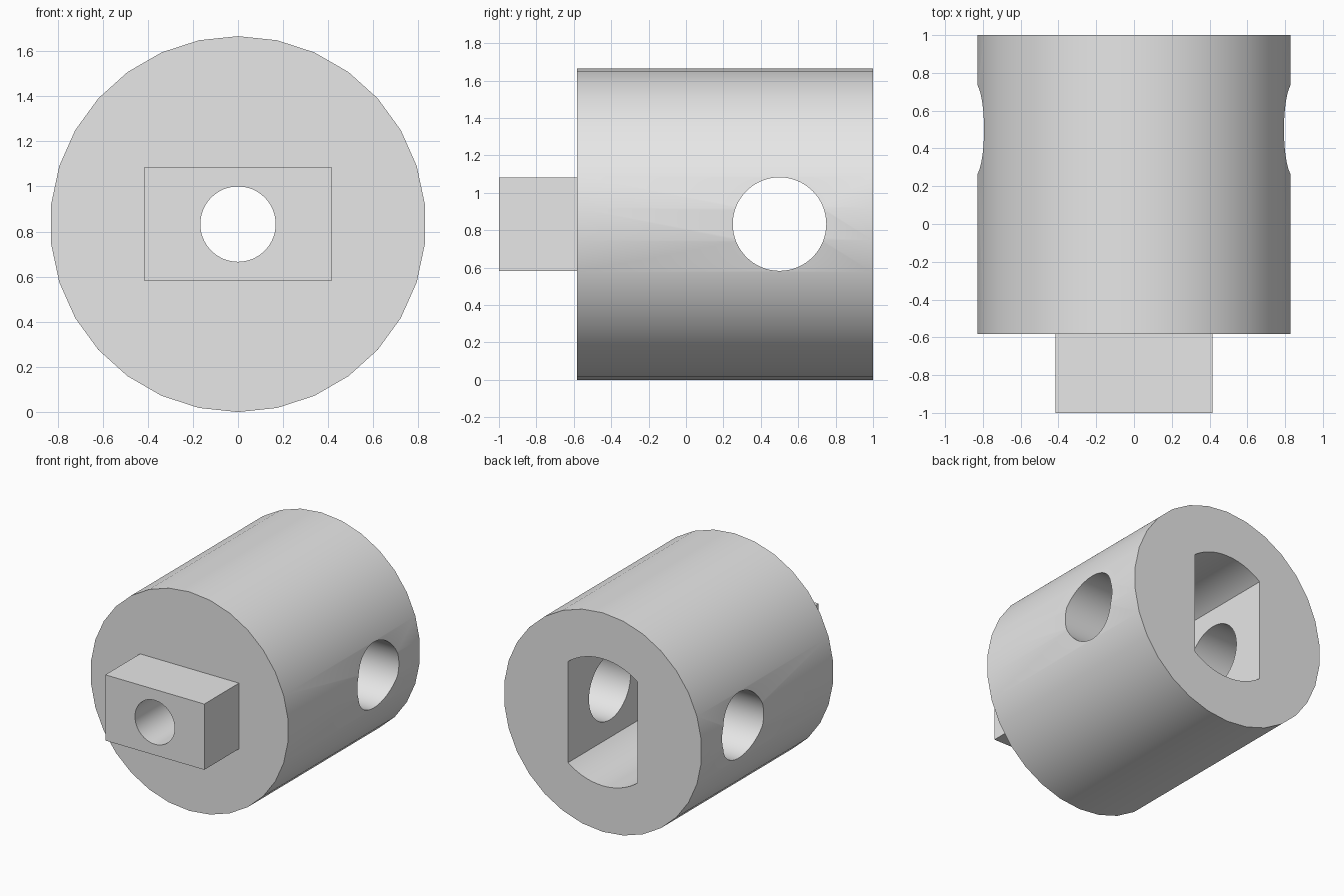
import bpy
from math import pi, radians

if "Cube" in bpy.data.objects:
    bpy.data.objects.remove(bpy.data.objects["Cube"], do_unlink=True)

R = 0.833          # body radius, also the height of the axis
SHOULDER = -0.583  # front face of the body

grey = bpy.data.materials.new("plain grey")
grey.use_nodes = True
grey.diffuse_color = (0.8, 0.8, 0.8, 1)
grey.node_tree.nodes["Principled BSDF"].inputs["Base Color"].default_value = (0.8, 0.8, 0.8, 1)


def cylinder(name, radius, start, end, sides=64, axis="Y", y=0.0):
    """Cylinder on the main axis (Y), or across the body (X) at depth y."""
    mid, length = (start + end) / 2, end - start
    place = (0, mid, R) if axis == "Y" else (mid, y, R)
    turn = (pi / 2, 0, 0) if axis == "Y" else (0, pi / 2, 0)
    bpy.ops.mesh.primitive_cylinder_add(vertices=sides, radius=radius, depth=length,
                                        location=place, rotation=turn)
    bpy.context.object.name = name
    return bpy.context.object


def box(name, width, height, start, end):
    bpy.ops.mesh.primitive_cube_add(size=1, location=(0, (start + end) / 2, R))
    obj = bpy.context.object
    obj.name = name
    obj.scale = (width, end - start, height)
    return obj


def combine(target, other, operation):
    """Apply a boolean and discard the helper."""
    other.hide_render = True
    mod = target.modifiers.new(operation.lower(), "BOOLEAN")
    mod.operation, mod.object, mod.solver = operation, other, "EXACT"
    bpy.context.view_layer.objects.active = target
    bpy.ops.object.modifier_apply(modifier=mod.name)
    bpy.data.objects.remove(other, do_unlink=True)


# Round body with a rectangular drive tab on the front
body = cylinder("coupling_body", R, SHOULDER, 1.0, sides=30)
combine(body, box("drive_tab", 0.833, 0.5, -1.0, SHOULDER + 0.1), "UNION")

# Flat-sided socket in the back
socket = cylinder("socket_cutter", 0.483, 0.0, 1.1)
combine(socket, box("socket_flats", 0.583, 1.2, -0.1, 1.2), "INTERSECT")
combine(body, socket, "DIFFERENCE")

# Bore through the tab into the socket, and the cross hole
combine(body, cylinder("bore_cutter", 0.167, -1.1, 0.3), "DIFFERENCE")
combine(body, cylinder("cross_hole_cutter", 0.25, -1.0, 1.0, axis="X", y=0.5), "DIFFERENCE")

# Finish: one colour, smooth curves, crisp edges
body.data.materials.clear()
body.data.materials.append(grey)
bpy.ops.object.select_all(action="DESELECT")
body.select_set(True)
bpy.context.view_layer.objects.active = body
bpy.ops.object.transform_apply(location=True, rotation=True, scale=True)
bpy.ops.object.shade_smooth_by_angle(angle=radians(30))
